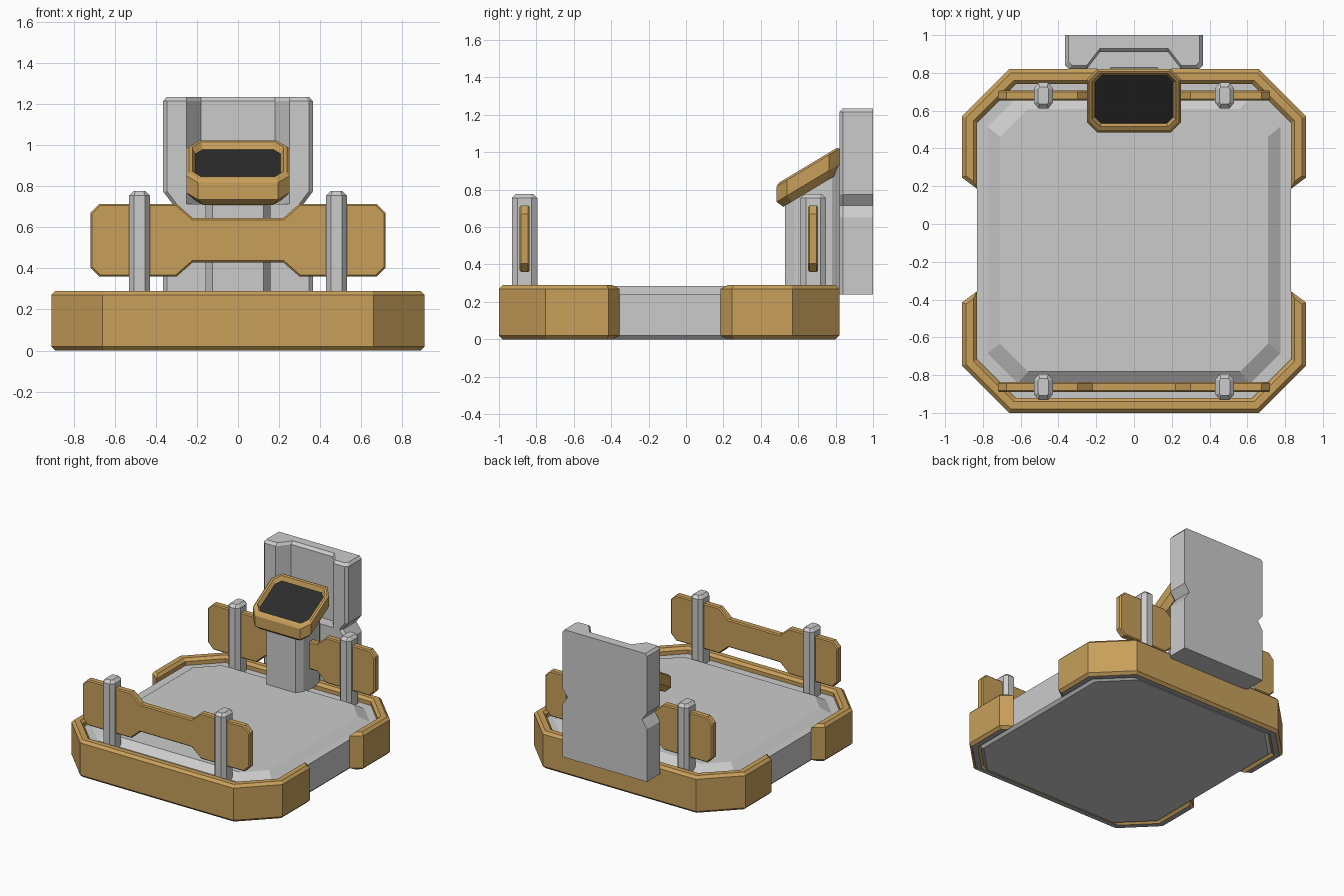
import bpy, bmesh

if "Cube" in bpy.data.objects:
    bpy.data.objects.remove(bpy.data.objects["Cube"])


def material(name, rgb):
    m = bpy.data.materials.new(name)
    m.diffuse_color = (*rgb, 1)
    m.use_nodes = True
    m.node_tree.nodes["Principled BSDF"].inputs["Base Color"].default_value = m.diffuse_color
    return m


GOLD = material("ochre", (0.58, 0.35, 0.105))
DARK = material("dark_screen", (0.025, 0.025, 0.025))
GREY = material("grey", (0.42, 0.42, 0.42))


def finish(bm, name, *mats):
    bmesh.ops.recalc_face_normals(bm, faces=bm.faces[:])
    me = bpy.data.meshes.new(name)
    for m in mats:
        me.materials.append(m)
    if len(mats) > 1:  # the second material goes on the underside
        for f in bm.faces:
            if f.normal.z < -0.99:
                f.material_index = 1
    bm.to_mesh(me)
    bm.free()
    ob = bpy.data.objects.new(name, me)
    bpy.context.collection.objects.link(ob)
    return ob


def loft(name, loops, *mats, caps=(True, True)):
    """Skin a stack of equal-length 3D loops."""
    bm = bmesh.new()
    rings = [[bm.verts.new(p) for p in lp] for lp in loops]
    n = len(rings[0])
    for a, b in zip(rings, rings[1:]):
        for i in range(n):
            j = (i + 1) % n
            bm.faces.new((a[i], a[j], b[j], b[i]))
    if caps[0]:
        bm.faces.new(rings[0])
    if caps[1]:
        bm.faces.new(rings[-1])
    return finish(bm, name, *mats)


def prism(name, pts, bevel, *mats):
    """Extrude between two 3D outlines and chamfer both cap outlines."""
    lo, hi = pts
    bm = bmesh.new()
    a = [bm.verts.new(p) for p in lo]
    b = [bm.verts.new(p) for p in hi]
    n = len(a)
    caps = [bm.faces.new(a), bm.faces.new(b)]
    for i in range(n):
        j = (i + 1) % n
        bm.faces.new((a[i], a[j], b[j], b[i]))
    bmesh.ops.recalc_face_normals(bm, faces=bm.faces[:])
    edges = [e for f in caps for e in f.edges]
    bmesh.ops.bevel(bm, geom=edges, offset=bevel, segments=1, affect='EDGES')
    return finish(bm, name, *mats)


def octagon(x, y0, y1, cx, cy=None, cxoff=0):
    cy = cx if cy is None else cy
    p = [(x, y0 + cy), (x, y1 - cy), (x - cx, y1), (-x + cx, y1),
         (-x, y1 - cy), (-x, y0 + cy), (-x + cx, y0), (x - cx, y0)]
    return [(a + cxoff, b) for a, b in p]


def at(pts, z):
    return [(x, y, z) for x, y in pts]


def mirrored(half):
    """Complete a half outline (right side) across x = 0."""
    return half + [(-x, y) for x, y in reversed(half)]


# Platform with raised floor
body = octagon(0.83, -0.95, 0.77, 0.22)
loft("platform", [at(octagon(0.81, -0.93, 0.75, 0.22), 0), at(body, 0.02), at(body, 0.24),
                  at(octagon(0.775, -0.845, 0.675, 0.16), 0.24),
                  at(octagon(0.71, -0.782, 0.61, 0.148), 0.285)])

# Bumper rims wrapping the front and back corners
for name, s, y, end in (("front_bumper", 1, -1.0, -0.355), ("back_bumper", -1, 0.82, 0.185)):
    half = [(0.627, y + s * 0.08), (0.83, y + s * 0.283), (0.83, end),
            (0.91, end - s * 0.06), (0.91, y + s * 0.25), (0.66, y)]
    rim = mirrored(half)
    prism(name, (at(rim, 0), at(rim, 0.29)), 0.02, GOLD, GREY)

# Side posts and guard panels
quarter = [(0.72, 0.405), (0.72, 0.67), (0.675, 0.715), (0.30, 0.715), (0.22, 0.645)]
panel = mirrored([(0.22, 0.43), (0.30, 0.36), (0.675, 0.36)] + quarter)
for side, yc in (("front", -0.863), ("back", 0.68)):
    prism(side + "_guard_panel", ([(x, yc - 0.027, z) for x, z in panel],
                                  [(x, yc + 0.027, z) for x, z in panel]), 0.008, GOLD)
    for lr, xc in (("left", -0.48), ("right", 0.48)):
        post = octagon(0.05, yc - 0.068, yc + 0.068, 0.024, 0.03, xc)
        cap = octagon(0.028, yc - 0.046, yc + 0.046, 0.008, 0.012, xc)
        loft(f"{side}_{lr}_post", [at(post, 0.23), at(post, 0.755), at(cap, 0.777)])


# Console: stem with sloped top, tilted frame and screen
def slope(pts, dz):
    return [(x, y, 0.83 + 0.6 * (y - 0.485) + dz) for x, y in pts]


stem = octagon(0.158, 0.53, 0.83, 0.034, 0.05)
loft("console_stem", [at(stem, 0.27), slope(stem, -0.08)])
outer = octagon(0.25, 0.485, 0.82, 0.055)
inner = octagon(0.207, 0.532, 0.785, 0.035)
loft("console_frame", [slope(octagon(0.215, 0.52, 0.79, 0.045), -0.143), slope(outer, -0.095),
                       slope(outer, -0.012), slope(octagon(0.238, 0.497, 0.808, 0.05), 0),
                       slope(octagon(0.222, 0.515, 0.796, 0.042), 0), slope(inner, -0.03)],
     GOLD, caps=(True, False))
loft("console_screen", [slope(inner, -0.04), slope(inner, -0.03)], DARK)


# Back slab: waisted, with a channel in the front of the upper part
def slab(w, z, f=0.82, channel=True):
    half = [(w, 1.0), (w, f + 0.02), (w - 0.02, f)]
    half += [(0.25, f), (0.18, f + 0.09)] if channel else []
    return at(mirrored(half), z)


loft("back_slab_upper", [slab(0.32, 0.715), slab(0.365, 0.775), slab(0.365, 1.215),
                         slab(0.348, 1.235, 0.84)])
loft("back_slab_lower", [slab(w, z, channel=False) for w, z in
                         ((0.365, 0.24), (0.365, 0.65), (0.32, 0.715))])
